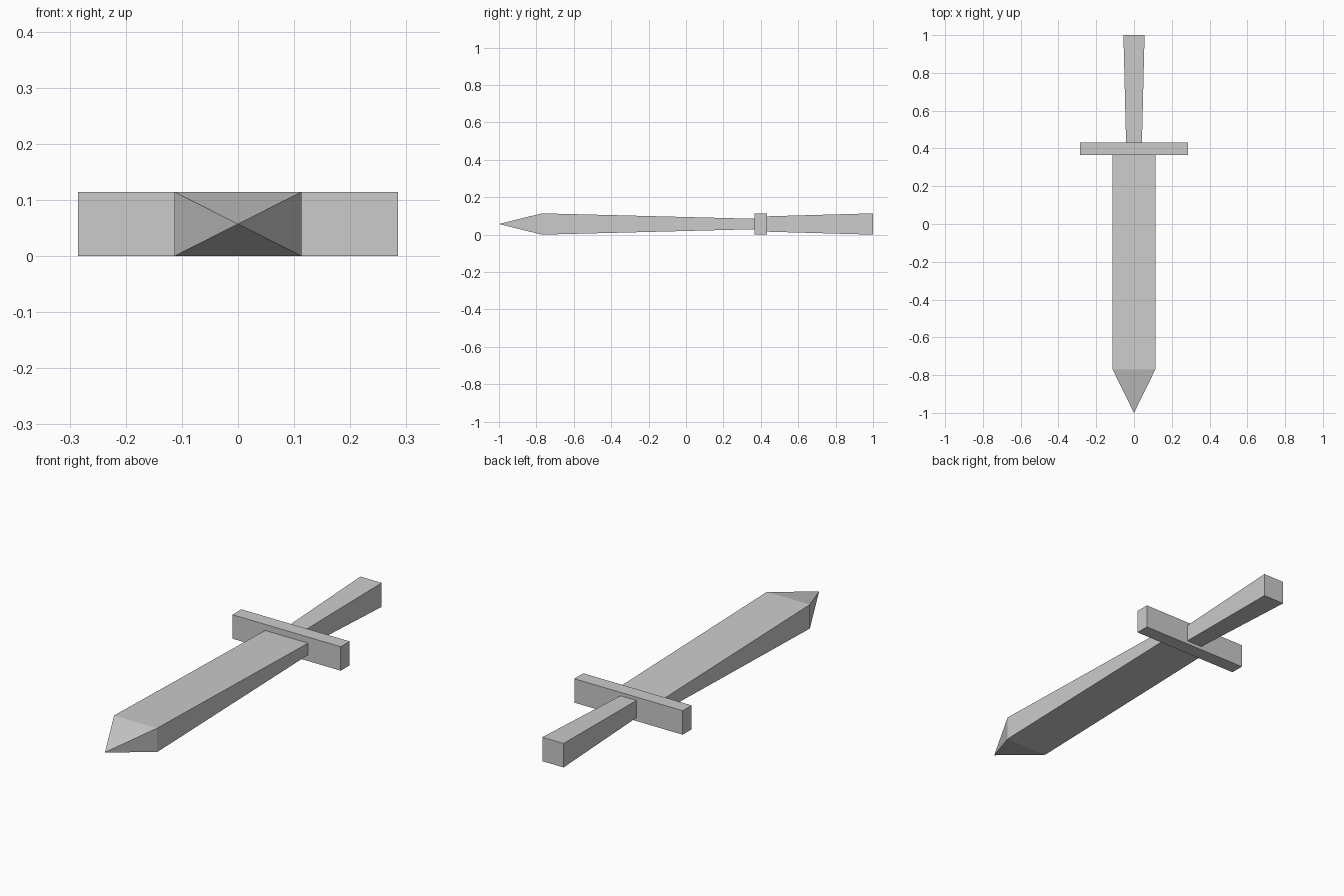
import bpy
import bmesh

cube = bpy.data.objects.get("Cube")
if cube:
    bpy.data.objects.remove(cube, do_unlink=True)

MID_Z = 0.057  # height of the sword's long axis

grey = bpy.data.materials.new("plain_grey")
grey.use_nodes = True
colour = (0.6, 0.6, 0.6, 1)
grey.diffuse_color = colour
grey.node_tree.nodes["Principled BSDF"].inputs["Base Color"].default_value = colour


def loft(name, sections, tip_y=None):
    """Join rectangular sections (y, half width, half height), closing at an optional point."""
    bm = bmesh.new()
    rings = []
    for y, w, h in sections:
        corners = ((-w, -h), (w, -h), (w, h), (-w, h))
        rings.append([bm.verts.new((x, y, MID_Z + z)) for x, z in corners])
    for a, b in zip(rings, rings[1:]):
        for i in range(4):
            j = (i + 1) % 4
            bm.faces.new((a[i], a[j], b[j], b[i]))
    bm.faces.new(rings[-1])
    if tip_y is None:
        bm.faces.new(rings[0][::-1])
    else:
        tip = bm.verts.new((0, tip_y, MID_Z))
        for i in range(4):
            bm.faces.new((tip, rings[0][(i + 1) % 4], rings[0][i]))
    bmesh.ops.recalc_face_normals(bm, faces=bm.faces)
    mesh = bpy.data.meshes.new(name)
    bm.to_mesh(mesh)
    bm.free()
    mesh.materials.append(grey)
    obj = bpy.data.objects.new(name, mesh)
    bpy.context.collection.objects.link(obj)
    return obj


# Blade thins toward the guard and ends in a four-sided point
loft("blade", [(-0.77, 0.113, 0.057), (0.365, 0.113, 0.028)], tip_y=-1)

# Crossguard
loft("crossguard", [(0.365, 0.285, 0.057), (0.432, 0.285, 0.057)])

# Grip widens toward its end
loft("grip", [(0.432, 0.042, 0.041), (1, 0.056, 0.057)])
